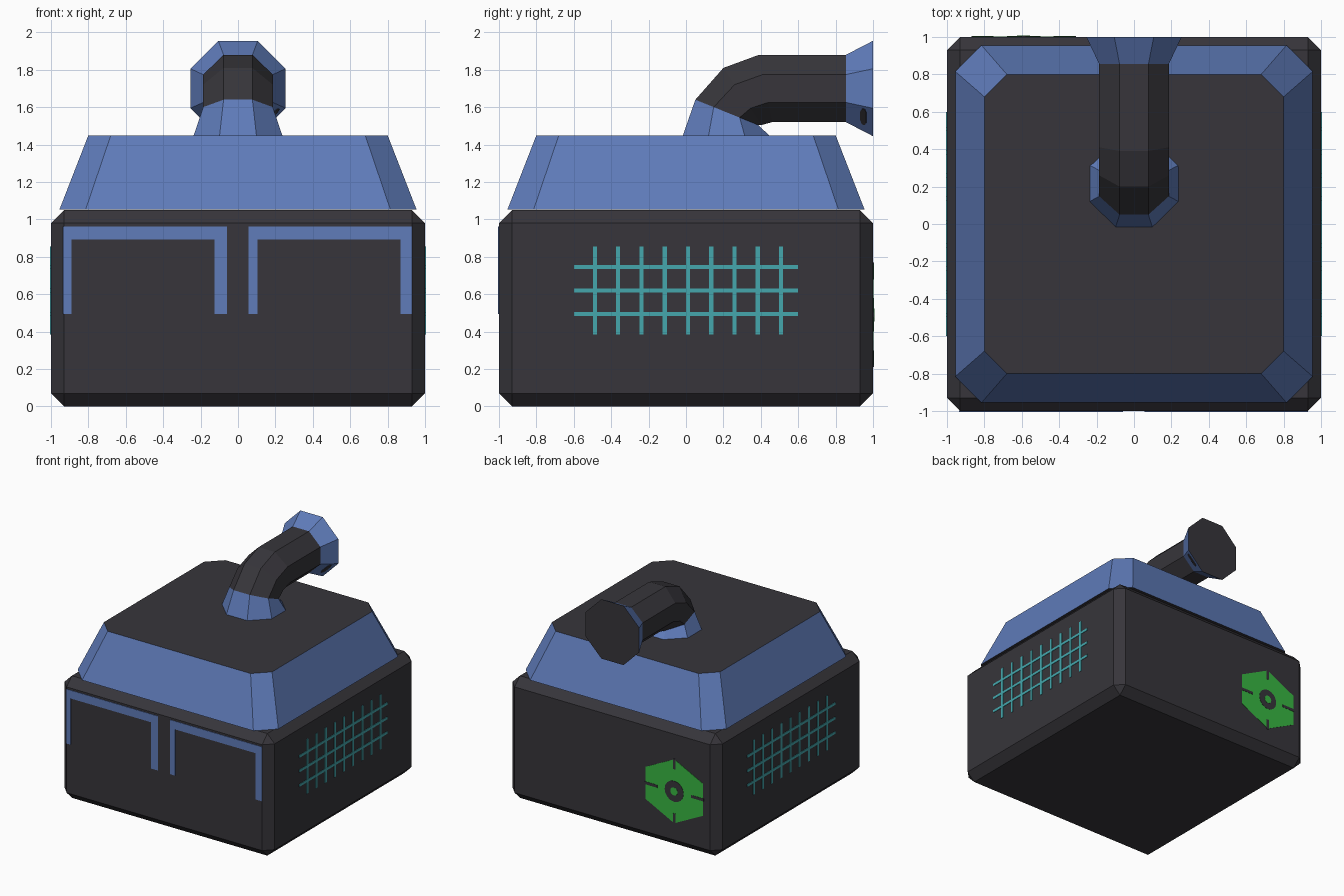
import bpy, bmesh, math
from mathutils import Vector

if "Cube" in bpy.data.objects:
    bpy.data.objects.remove(bpy.data.objects["Cube"])


def material(name, rgb):
    m = bpy.data.materials.new(name)
    m.diffuse_color = (*rgb, 1)
    m.use_nodes = True
    m.node_tree.nodes["Principled BSDF"].inputs["Base Color"].default_value = m.diffuse_color
    return m


DARK = material("charcoal", (0.038, 0.036, 0.043))
BLUE = material("steel blue", (0.115, 0.2, 0.49))
CYAN = material("teal", (0.058, 0.39, 0.42))
GREEN = material("green", (0.04, 0.47, 0.055))


def finish(name, bm, mats):
    bmesh.ops.recalc_face_normals(bm, faces=bm.faces)
    me = bpy.data.meshes.new(name)
    bm.to_mesh(me)
    bm.free()
    for m in mats:
        me.materials.append(m)
    ob = bpy.data.objects.new(name, me)
    bpy.context.collection.objects.link(ob)
    return ob


def loft(name, rings, mats, band_mats, start_mat, end_mat):
    """Skin successive rings of points, with a material index per band and cap."""
    bm = bmesh.new()
    vs = [[bm.verts.new(p) for p in r] for r in rings]
    n = len(rings[0])
    for a, b, mi in zip(vs, vs[1:], band_mats):
        for i in range(n):
            j = (i + 1) % n
            bm.faces.new((a[i], a[j], b[j], b[i])).material_index = mi
    bm.faces.new(vs[0][::-1]).material_index = start_mat
    bm.faces.new(vs[-1]).material_index = end_mat
    return finish(name, bm, mats)


def plates(name, outlines, place, mat, depth=0.004):
    """Thin plates: 2D outlines placed on a wall by place(u, v, d)."""
    bm = bmesh.new()
    for pts in outlines:
        lo = [bm.verts.new(place(u, v, -0.004)) for u, v in pts]
        hi = [bm.verts.new(place(u, v, depth)) for u, v in pts]
        bm.faces.new(lo)
        bm.faces.new(hi)
        for i in range(len(pts)):
            j = (i + 1) % len(pts)
            bm.faces.new((lo[i], lo[j], hi[j], hi[i]))
    return finish(name, bm, [mat])


def rect(u0, u1, v0, v1):
    return [(u0, v0), (u1, v0), (u1, v1), (u0, v1)]


def ngon(cu, cv, r, n):
    return [(cu + r * math.sin(2 * math.pi * i / n), cv + r * math.cos(2 * math.pi * i / n))
            for i in range(n)]


# body: chamfered box
bm = bmesh.new()
bmesh.ops.create_cube(bm, size=1)
for v in bm.verts:
    v.co = Vector((v.co.x * 2, v.co.y * 2, (v.co.z + 0.5) * 1.05))
body = finish("body", bm, [DARK])
bev = body.modifiers.new("chamfer", "BEVEL")
bev.width, bev.segments = 0.07, 1


# roof: tapered block with cut corners, blue sides and dark top
def cut_square(h, c, z):
    return [(c, -h, z), (h, -c, z), (h, c, z), (c, h, z),
            (-c, h, z), (-h, c, z), (-h, -c, z), (-c, -h, z)]


loft("roof", [cut_square(0.955, 0.815, 1.052), cut_square(0.8, 0.68, 1.45)],
     [BLUE, DARK], [0], 1, 1)


# exhaust pipe: octagon rings, each spanned by its outer and inner (y, z) points
def octagon(outer, inner, half_x):
    a, b = Vector(outer), Vector(inner)
    mid, half = (a + b) / 2, (a - b) / 2
    ring = []
    for i in range(8):
        t = math.radians(22.5 + 45 * i)
        k = 1 / math.cos(math.radians(22.5))
        p = mid + half * math.sin(t) * k
        ring.append((half_x * math.cos(t) * k, p.x, p.y))
    return ring


pipe_rings = [octagon(*s) for s in (
    ((-0.02, 1.44), (0.455, 1.44), 0.24),
    ((0.05, 1.64), (0.385, 1.505), 0.186),
    ((0.2, 1.81), (0.405, 1.505), 0.186),
    ((0.39, 1.88), (0.46, 1.52), 0.186),
    ((0.855, 1.88), (0.855, 1.52), 0.186),
    ((1.0, 1.955), (1.0, 1.445), 0.255))]
loft("exhaust_pipe", pipe_rings, [BLUE, DARK], [0, 1, 1, 1, 0], 1, 1)

# small dark slot on the lower right facet of the pipe's flared end
q = [Vector(pipe_rings[r][i]) for r, i in ((4, 6), (4, 7), (5, 7), (5, 6))]
normal = (q[1] - q[0]).cross(q[3] - q[0]).normalized()
if normal.z > 0:
    normal.negate()


def on_flare(u, v, d):
    return q[0].lerp(q[1], u).lerp(q[3].lerp(q[2], u), v) + normal * d


slot = [(0.28, 0.6), (0.4, 0.54), (0.78, 0.54), (0.9, 0.6),
        (0.9, 0.7), (0.78, 0.76), (0.4, 0.76), (0.28, 0.7)]
plates("flare_slot", [slot], on_flare, DARK)

# door frames on the front
frames = []
for x0, x1, x2, x3 in ((-0.935, -0.89, -0.125, -0.06), (0.055, 0.105, 0.87, 0.93)):
    frames.append([(x0, 0.495), (x1, 0.495), (x1, 0.893), (x2, 0.893),
                   (x2, 0.495), (x3, 0.495), (x3, 0.963), (x0, 0.963)])
plates("door_frames", frames, lambda u, v, d: (u, -1 - d, v), BLUE)

# grilles on both sides
w = 0.011
bars = [rect(-0.6, 0.6, z - w, z + w) for z in (0.495, 0.62, 0.745)]
bars += [rect(y - w, y + w, 0.385, 0.855)
         for y in (-0.487 + 0.1244 * i for i in range(9))]
for side, label in ((1, "right"), (-1, "left")):
    plates(label + "_grille", bars, lambda u, v, d: (side * (1 + d), u, v), CYAN)


# hexagonal vent cover on the back, with dark seams, recess and hub
def back(u, v, d):
    return (u, 1 + d, v)


cx, cz = -0.59, 0.49
hexagon = [(cx + (u - cx) * 1.15, v) for u, v in ngon(cx, cz, 0.275, 6)]
plates("vent_cover", [hexagon], back, GREEN, 0.003)
seams = [rect(cx - 0.012, cx + 0.012, cz + s - 0.045, cz + s + 0.045) for s in (-0.235, 0.235)]
seams += [rect(cx + s - 0.06, cx + s + 0.06, cz - 0.012, cz + 0.012) for s in (-0.22, 0.22)]
plates("vent_seams", seams, back, DARK, 0.005)
plates("vent_recess", [ngon(cx, cz, 0.09, 16)], back, DARK, 0.005)
plates("vent_hub", [ngon(cx, cz, 0.035, 12)], back, GREEN, 0.007)
